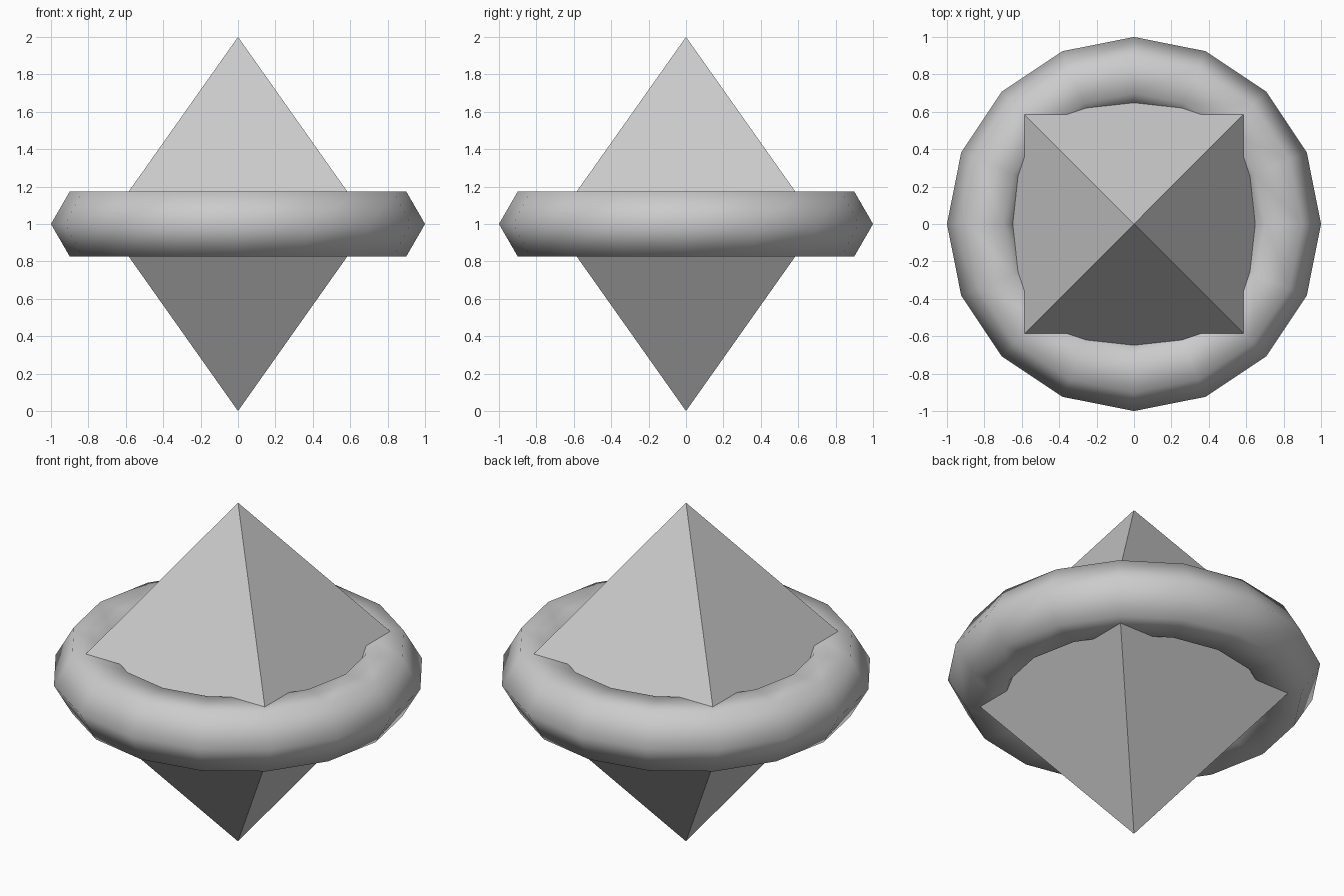
import bpy
import bmesh
import math
from mathutils import Matrix

# Remove the default cube
cube = bpy.data.objects.get("Cube")
if cube:
    bpy.data.objects.remove(cube, do_unlink=True)

# Single plain grey
GREY = (0.6, 0.6, 0.6, 1)
grey = bpy.data.materials.new("light_grey")
grey.use_nodes = True
grey.diffuse_color = GREY
grey.node_tree.nodes["Principled BSDF"].inputs["Base Color"].default_value = GREY

CENTRE = (0, 0, 1)

# Ring: smooth hexagonal tube around the middle
bpy.ops.mesh.primitive_torus_add(major_segments=16, minor_segments=6,
                                 major_radius=0.8, minor_radius=0.2,
                                 location=CENTRE)
ring = bpy.context.object
ring.name = ring.data.name = "ring"
ring.data.materials.append(grey)
bpy.ops.object.shade_smooth()

# Crystal: flat-faced octahedron, the hull of six axis points, turned an eighth
bm = bmesh.new()
for axis in range(3):
    for side in (-1, 1):
        point = [0, 0, 0]
        point[axis] = side
        bm.verts.new(point)
bmesh.ops.convex_hull(bm, input=bm.verts[:])
bmesh.ops.rotate(bm, verts=bm.verts[:], matrix=Matrix.Rotation(math.pi / 4, 3, 'Z'))
bmesh.ops.recalc_face_normals(bm, faces=bm.faces[:])
mesh = bpy.data.meshes.new("crystal")
bm.to_mesh(mesh)
bm.free()
mesh.materials.append(grey)
crystal = bpy.data.objects.new("crystal", mesh)
crystal.location = CENTRE
bpy.context.collection.objects.link(crystal)
